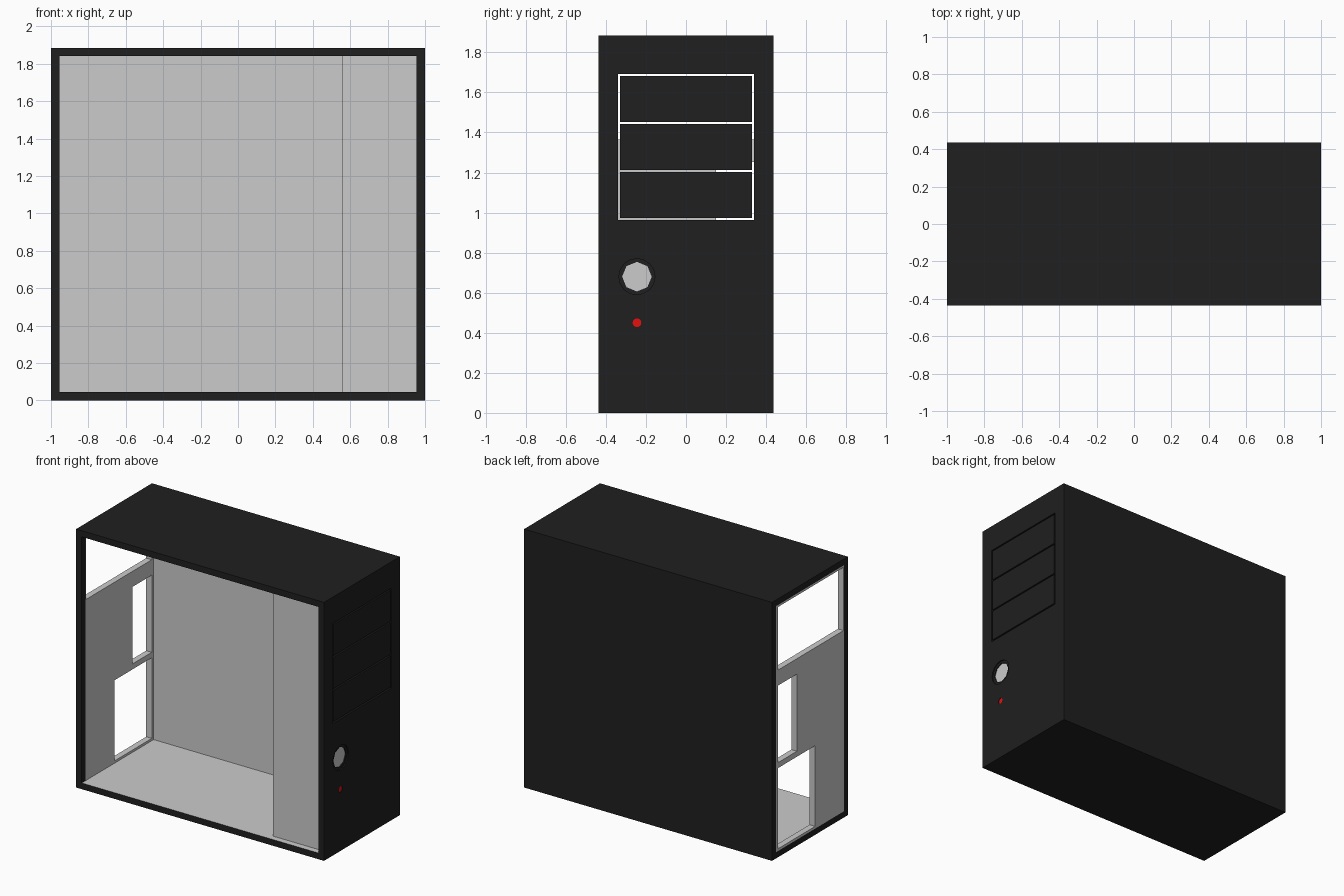
import bpy, bmesh
from math import pi
from mathutils import Vector, Matrix

if "Cube" in bpy.data.objects:
    bpy.data.objects.remove(bpy.data.objects["Cube"])


def material(name, rgb):
    m = bpy.data.materials.new(name)
    m.diffuse_color = (*rgb, 1)
    m.use_nodes = True
    m.node_tree.nodes["Principled BSDF"].inputs["Base Color"].default_value = m.diffuse_color
    return m


BLACK = material("black_paint", (0.014, 0.014, 0.014))
GREY = material("bare_metal", (0.8, 0.8, 0.8))
RED = material("red_light", (0.8, 0.005, 0.005))

X, Y, H, T = 1.0, 0.437, 1.885, 0.045      # half length, half width, height, wall


def finish(name, bm, mats, inside=None):
    """Make the object; faces whose normal matches 'inside' get the second material."""
    for f in bm.faces:
        if inside and f.normal.dot(Vector(inside)) > 0.9:
            f.material_index = 1
    me = bpy.data.meshes.new(name)
    bm.to_mesh(me)
    bm.free()
    for m in mats:
        me.materials.append(m)
    ob = bpy.data.objects.new(name, me)
    bpy.context.collection.objects.link(ob)
    return ob


def box(name, lo, hi, mats=(BLACK,), inside=None):
    lo, hi = Vector(lo), Vector(hi)
    bm = bmesh.new()
    bmesh.ops.create_cube(bm, size=1, matrix=Matrix.Translation((lo + hi) / 2)
                          @ Matrix.Diagonal((*(hi - lo), 1)))
    bm.normal_update()
    return finish(name, bm, mats, inside)


def disc(name, y, z, x0, x1, r, sides, mats=(BLACK,)):
    bm = bmesh.new()
    bmesh.ops.create_cone(bm, cap_ends=True, segments=sides, radius1=r, radius2=r,
                          depth=x1 - x0, matrix=Matrix.Translation(((x0 + x1) / 2, y, z))
                          @ Matrix.Rotation(pi / 2, 4, 'Y'))
    bm.normal_update()
    return finish(name, bm, mats)


def cut(target, cutter):
    mod = target.modifiers.new("cut", 'BOOLEAN')
    mod.operation, mod.solver, mod.object = 'DIFFERENCE', 'EXACT', cutter
    bpy.context.view_layer.objects.active = target
    bpy.ops.object.modifier_apply(modifier=mod.name)
    bpy.data.objects.remove(cutter)


TWO = (BLACK, GREY)
xi, yi, zi = X - T, Y - T, H - T

# Outer shell: black outside, bare metal inside
box("top_panel", (-X, -Y, zi), (X, Y, H), TWO, (0, 0, -1))
box("bottom_panel", (-X, -Y, 0), (X, Y, T), TWO, (0, 0, 1))
box("back_panel", (-X, yi, T), (X, Y, zi), TWO, (0, -1, 0))
box("open_side_post", (-X, -Y, T), (-xi, -yi, zi), TWO, (0, 1, 0))

# Right fascia with bay opening, button hole and light hole
fascia = box("fascia", (xi, -Y, T), (X, yi, zi), TWO, (-1, 0, 0))
cut(fascia, box("bay_cutter", (0.9, -0.34, 0.963), (1.1, 0.34, 1.692)))
cut(fascia, disc("button_cutter", -0.245, 0.68, 0.9, 1.1, 0.09, 16))
cut(fascia, disc("light_cutter", -0.245, 0.45, 0.9, 1.1, 0.022, 12))

# Three bay covers with narrow open gaps around them
for i in range(3):
    z = 0.974 + i * 0.2395
    box(f"bay_cover_{i + 1}", (xi, -0.329, z), (X, 0.329, z + 0.229), TWO, (-1, 0, 0))

# Power button with collar, and indicator light
collar = disc("button_collar", -0.245, 0.68, xi, X - 0.008, 0.09, 16)
cut(collar, disc("collar_cutter", -0.245, 0.68, 0.9, 1.1, 0.074, 8))
disc("power_button", -0.245, 0.68, xi, X - 0.015, 0.074, 8, (GREY,))
disc("indicator_light", -0.245, 0.45, xi, X - 0.004, 0.022, 12, (RED,))

# Left connector panel with three openings (y0, z0, y1, z1)
rear = box("connector_panel", (-X, -yi, T), (-xi, yi, zi), (GREY,))
for y0, z0, y1, z1 in ((-0.387, 1.365, 0.37, 1.825),
                       (0.15, 0.69, 0.37, 1.252),
                       (-0.06, 0.062, 0.37, 0.65)):
    cut(rear, box("opening_cutter", (-1.1, y0, z0), (-0.9, y1, z1)))

# Drive cage side plate just behind the open side
box("drive_cage_plate", (0.557, -yi, T), (xi, -yi + 0.008, zi), (GREY,))
